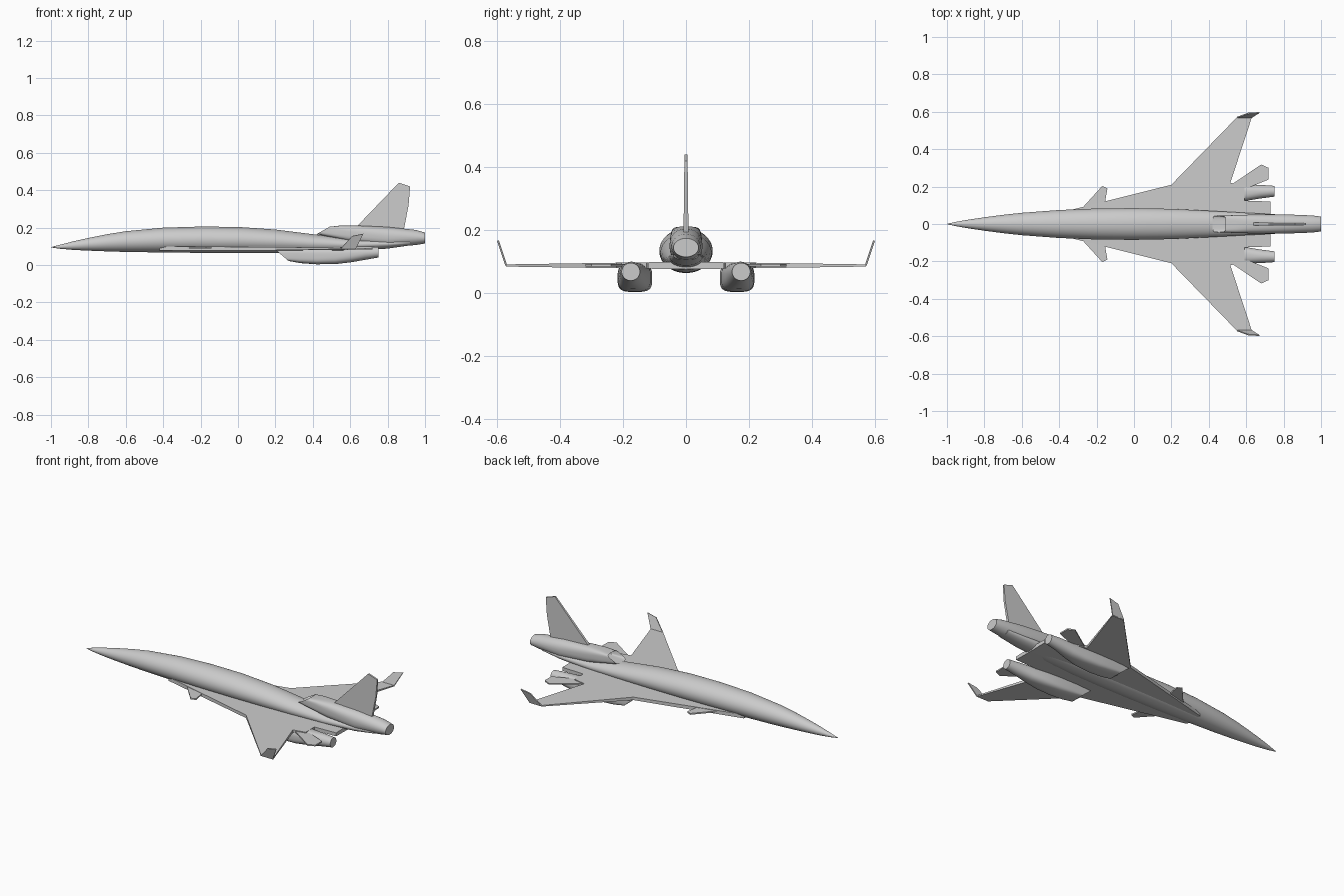
import bpy
import bmesh
from math import cos, sin, pi, radians
from mathutils import Vector

cube = bpy.data.objects.get("Cube")
if cube:
    bpy.data.objects.remove(cube, do_unlink=True)

grey = bpy.data.materials.new("light grey")
grey.use_nodes = True
grey.diffuse_color = (0.6, 0.6, 0.6, 1)
grey.node_tree.nodes["Principled BSDF"].inputs["Base Color"].default_value = (0.6, 0.6, 0.6, 1)


def finish(name, bm, mirror, angle=35):
    """Turn a bmesh into an object, optionally mirrored across the centre line."""
    bmesh.ops.recalc_face_normals(bm, faces=bm.faces)
    me = bpy.data.meshes.new(name)
    bm.to_mesh(me)
    bm.free()
    me.materials.append(grey)
    me.shade_smooth()
    me.set_sharp_from_angle(angle=radians(angle))
    ob = bpy.data.objects.new(name, me)
    bpy.context.collection.objects.link(ob)
    if mirror:
        mod = ob.modifiers.new("Mirror", 'MIRROR')
        mod.use_axis = (False, True, False)
    return ob


def loft(name, rows, sides=32, mirror=False):
    """Skin rounded sections: x, centre y, half width, bottom, top, squareness, slant."""
    bm = bmesh.new()
    rings = []
    for x, yc, hw, zb, zt, power, slant in rows:
        ring = []
        for i in range(sides):
            a = 2 * pi * (i + 0.5) / sides
            c, s = cos(a), sin(a)
            u = abs(c) ** (2 / power) * (1 if c > 0 else -1)
            v = abs(s) ** (2 / power) * (1 if s > 0 else -1)
            z = (zb + zt) / 2 + v * (zt - zb) / 2
            ring.append(bm.verts.new((x + slant * v, yc + hw * u, z)))
        rings.append(ring)
    for r, q in zip(rings, rings[1:]):
        for i in range(sides):
            j = (i + 1) % sides
            bm.faces.new((r[i], r[j], q[j], q[i]))
    bm.faces.new(rings[0])
    bm.faces.new(rings[-1])
    return finish(name, bm, mirror)


def plate(name, outline, normal, half_thickness, mirror=False):
    """Flat panel from an outline; half_thickness is a function of the point."""
    bm = bmesh.new()
    n = Vector(normal).normalized()
    pts = [Vector(p) for p in outline]
    top = [bm.verts.new(p + n * half_thickness(p)) for p in pts]
    low = [bm.verts.new(p - n * half_thickness(p)) for p in pts]
    bm.faces.new(top)
    bm.faces.new(low[::-1])
    for i in range(len(pts)):
        j = (i + 1) % len(pts)
        bm.faces.new((top[i], low[i], low[j], top[j]))
    return finish(name, bm, mirror, 20)


# Long pointed body: x, half width, bottom, top
body = [
    (-1, .001, .094, .096), (-.95, .012, .087, .109), (-.88, .024, .081, .127),
    (-.8, .036, .077, .145), (-.7, .049, .073, .165), (-.6, .060, .070, .181),
    (-.4, .075, .067, .200), (-.2, .083, .065, .206), (0, .085, .064, .204),
    (.2, .081, .064, .190), (.4, .071, .066, .165), (.6, .060, .073, .142),
    (.8, .050, .088, .138), (.92, .040, .105, .138),
]
loft("fuselage", [(x, 0, w, b, t, 2, 0) for x, w, b, t in body], 40)

# Engine on the back, its lower lip leading
loft("upper_engine", [
    (.53, 0, .036, .172, .198, 5, .02), (.455, 0, .044, .165, .205, 5, .035),
    (.53, 0, .047, .145, .211, 4, .015), (.62, 0, .050, .120, .212, 3, 0),
    (.8, 0, .052, .094, .204, 2.3, 0), (.95, 0, .046, .107, .188, 2, 0),
    (1, 0, .040, .115, .174, 2, 0),
])

# Engines under the wings, their upper lip leading
loft("wing_engine", [
    (.33, .160, .040, .032, .076, 5, -.02), (.235, .160, .048, .022, .082, 5, -.035),
    (.32, .161, .053, .010, .090, 4, -.015), (.42, .162, .055, .004, .092, 3.5, 0),
    (.52, .164, .052, .005, .094, 3, 0), (.6, .168, .044, .014, .097, 2.5, 0),
    (.68, .173, .036, .028, .100, 2, 0), (.75, .175, .029, .040, .096, 2, 0),
], mirror=True)

# Cranked wing with long forward root extension
Z = .088
wing = [(-.42, 0), (-.42, .055), (.2, .21), (.55, .57), (.63, .57), (.515, .22),
        (.59, .205), (.59, .125), (.73, .12), (.73, 0)]
plate("wing", [(x, y, Z) for x, y in wing], (0, 0, 1),
      lambda p: .012 - .015 * p.y, mirror=True)

# Upturned wing tips
plate("winglet", [(.55, .57, Z), (.61, .592, .155), (.67, .596, .167), (.63, .57, Z)],
      (0, .95, -.31), lambda p: .003, mirror=True)

# Small foreplanes beside the nose section
plate("canard", [(-.30, .06, .092), (-.17, .203, .092), (-.142, .19, .092), (-.165, .06, .092)],
      (0, 0, 1), lambda p: .004, mirror=True)

# Tailplanes outboard of the wing engines
plate("tailplane", [(.49, .19, Z), (.68, .318, Z), (.72, .30, Z), (.72, .238, Z), (.6, .19, Z)],
      (0, 0, 1), lambda p: .004, mirror=True)

# Swept vertical tail
plate("tail_fin", [(.61, 0, .18), (.86, 0, .44), (.92, 0, .42), (.912, 0, .32), (.885, 0, .18)],
      (0, 1, 0), lambda p: .008 - .012 * (p.z - .18))
